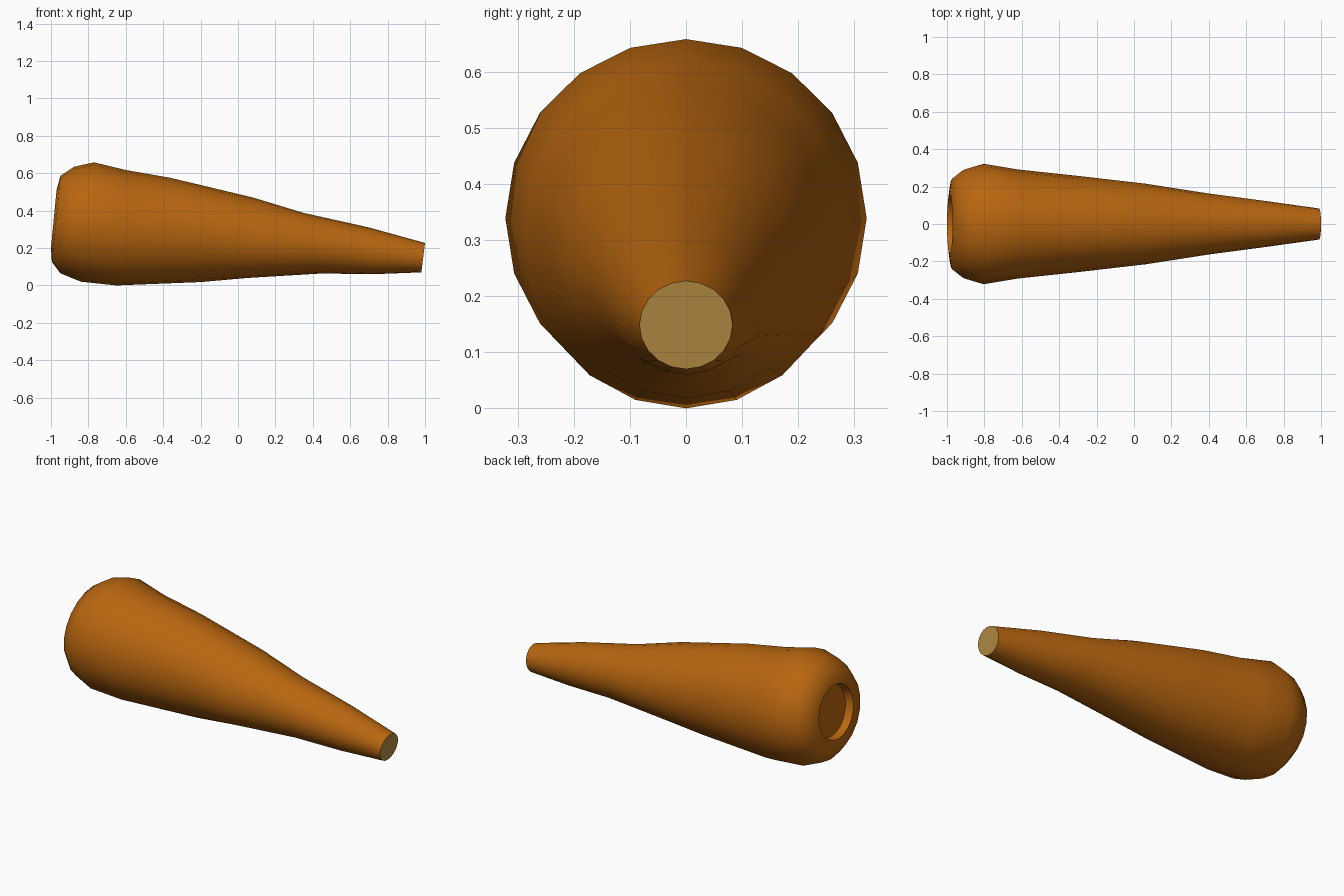
import bpy, bmesh, math
from mathutils import Vector

cube = bpy.data.objects.get("Cube")
if cube:
    bpy.data.objects.remove(cube, do_unlink=True)


def material(name, rgb):
    mat = bpy.data.materials.new(name)
    mat.use_nodes = True
    mat.diffuse_color = (*rgb, 1)
    mat.node_tree.nodes["Principled BSDF"].inputs["Base Color"].default_value = (*rgb, 1)
    return mat


SIDES = 20
# Cross-sections from tip to crown: top x, top z, bottom x, bottom z, half width
RINGS = [
    (1.0, 0.227, 0.98, 0.07, 0.083),
    (0.70, 0.31, 0.72, 0.06, 0.122),
    (0.35, 0.388, 0.45, 0.064, 0.163),
    (0.08, 0.47, 0.05, 0.04, 0.215),
    (-0.36, 0.575, -0.2, 0.018, 0.255),
    (-0.60, 0.617, -0.65, 0.0, 0.292),
    (-0.77, 0.658, -0.84, 0.02, 0.322),
    (-0.875, 0.635, -0.95, 0.065, 0.289),
    (-0.95, 0.585, -0.995, 0.125, 0.242),
    # Crown dimple: rim, then recessed floor
    (-0.97, 0.51, -1.0, 0.20, 0.16),
    (-0.925, 0.50, -0.955, 0.205, 0.15),
]

# Root: a loft through the tilted sections, capped at both ends
bm = bmesh.new()
loops = []
for tx, tz, bx, bz, width in RINGS:
    top, bottom = Vector((tx, 0, tz)), Vector((bx, 0, bz))
    center, up = (top + bottom) / 2, (top - bottom) / 2
    side = Vector((0, width, 0))
    angles = [math.tau * i / SIDES for i in range(SIDES)]
    loops.append([bm.verts.new(center + up * math.cos(a) + side * math.sin(a)) for a in angles])

for a, b in zip(loops, loops[1:]):
    for i in range(SIDES):
        j = (i + 1) % SIDES
        bm.faces.new((a[i], a[j], b[j], b[i]))
tip_cut = bm.faces.new(loops[0])
tip_cut.material_index = 1
bm.faces.new(loops[-1])
bmesh.ops.recalc_face_normals(bm, faces=bm.faces)

mesh = bpy.data.meshes.new("tapered_root")
bm.to_mesh(mesh)
bm.free()
root = bpy.data.objects.new("tapered_root", mesh)
bpy.context.collection.objects.link(root)
mesh.materials.append(material("orange skin", (0.479, 0.133, 0.005)))
mesh.materials.append(material("tan cut end", (0.445, 0.254, 0.053)))

# Smooth sides with crisp cut end and dimple edges
bpy.ops.object.select_all(action='DESELECT')
root.select_set(True)
bpy.context.view_layer.objects.active = root
bpy.ops.object.shade_smooth_by_angle(angle=math.radians(50))
